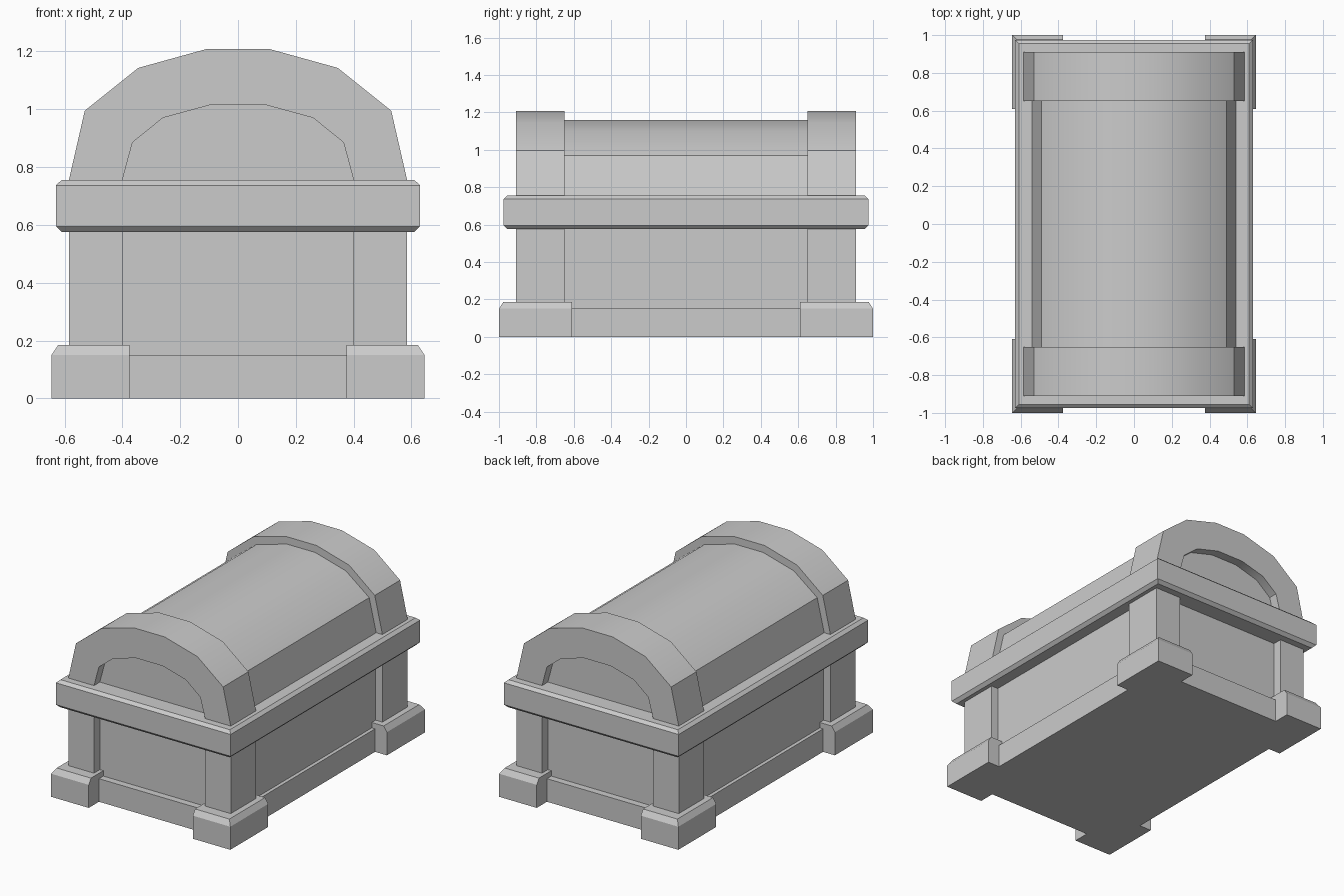
import bpy, bmesh, math

if "Cube" in bpy.data.objects:
    bpy.data.objects.remove(bpy.data.objects["Cube"])


def finish(name, bm, mirror=(False, False)):
    bmesh.ops.recalc_face_normals(bm, faces=bm.faces)
    mesh = bpy.data.meshes.new(name)
    bm.to_mesh(mesh)
    bm.free()
    obj = bpy.data.objects.new(name, mesh)
    bpy.context.collection.objects.link(obj)
    if any(mirror):
        mod = obj.modifiers.new("Mirror", 'MIRROR')
        mod.use_axis = (mirror[0], mirror[1], False)
        mod.use_mirror_merge = False
    return obj


def loft(name, rings, mirror=(False, False)):
    """Stack of rectangles (x0, x1, y0, y1, z) joined into a closed solid."""
    bm = bmesh.new()
    loops = [[bm.verts.new(p) for p in ((x0, y0, z), (x1, y0, z), (x1, y1, z), (x0, y1, z))]
             for x0, x1, y0, y1, z in rings]
    for a, b in zip(loops, loops[1:]):
        for i in range(4):
            j = (i + 1) % 4
            bm.faces.new((a[i], a[j], b[j], b[i]))
    bm.faces.new(loops[0])
    bm.faces.new(loops[-1])
    return finish(name, bm, mirror)


def box(name, x0, x1, y0, y1, z0, z1, mirror=(False, False)):
    return loft(name, [(x0, x1, y0, y1, z0), (x0, x1, y0, y1, z1)], mirror)


def extrude_profile(name, profile, y0, y1, mirror=(False, False)):
    """Extrude an XZ outline along y, smooth on the shallow facets."""
    bm = bmesh.new()
    face = bm.faces.new([bm.verts.new((x, y0, z)) for x, z in profile])
    ext = bmesh.ops.extrude_face_region(bm, geom=[face], use_keep_orig=True)
    verts = [v for v in ext['geom'] if isinstance(v, bmesh.types.BMVert)]
    bmesh.ops.translate(bm, verts=verts, vec=(0, y1 - y0, 0))
    obj = finish(name, bm, mirror)
    obj.data.shade_smooth()
    obj.data.set_sharp_from_angle(angle=math.radians(30))
    return obj


def symmetric(half):
    """Complete a right-hand half outline (bottom to top) with its mirror image."""
    return half + [(-x, z) for x, z in reversed(half)]


BOTH = (True, True)

# Base: plinth and recessed body
box("plinth", -0.56, 0.56, -0.895, 0.895, 0.0, 0.15)
box("body", -0.537, 0.537, -0.85, 0.85, 0.15, 0.575)

# Corner feet, chamfered on the outer sides only
loft("corner_foot", [(0.375, 0.645, 0.61, 1.0, 0.0),
                     (0.375, 0.645, 0.61, 1.0, 0.15),
                     (0.375, 0.622, 0.61, 0.977, 0.185)], BOTH)

# Corner posts
box("corner_post", 0.40, 0.585, 0.65, 0.91, 0.185, 0.575, BOTH)

# Bevelled rim of the lid
loft("lid_rim", [(-x, x, -y, y, z) for x, y, z in
                 ((0.61, 0.955, 0.575), (0.63, 0.975, 0.595),
                  (0.63, 0.975, 0.737), (0.61, 0.955, 0.755))])

# Domed lid
dome = symmetric([(0.54, 0.755), (0.49, 0.97), (0.32, 1.10), (0.10, 1.16)])
extrude_profile("lid_dome", dome, -0.85, 0.85)

# Raised arches at both ends of the lid
outer = symmetric([(0.585, 0.755), (0.53, 0.995), (0.345, 1.143), (0.11, 1.208)])
inner = symmetric([(0.40, 0.755), (0.365, 0.885), (0.26, 0.97), (0.095, 1.015)])
extrude_profile("lid_arch", outer + inner[::-1], 0.65, 0.91, (False, True))
